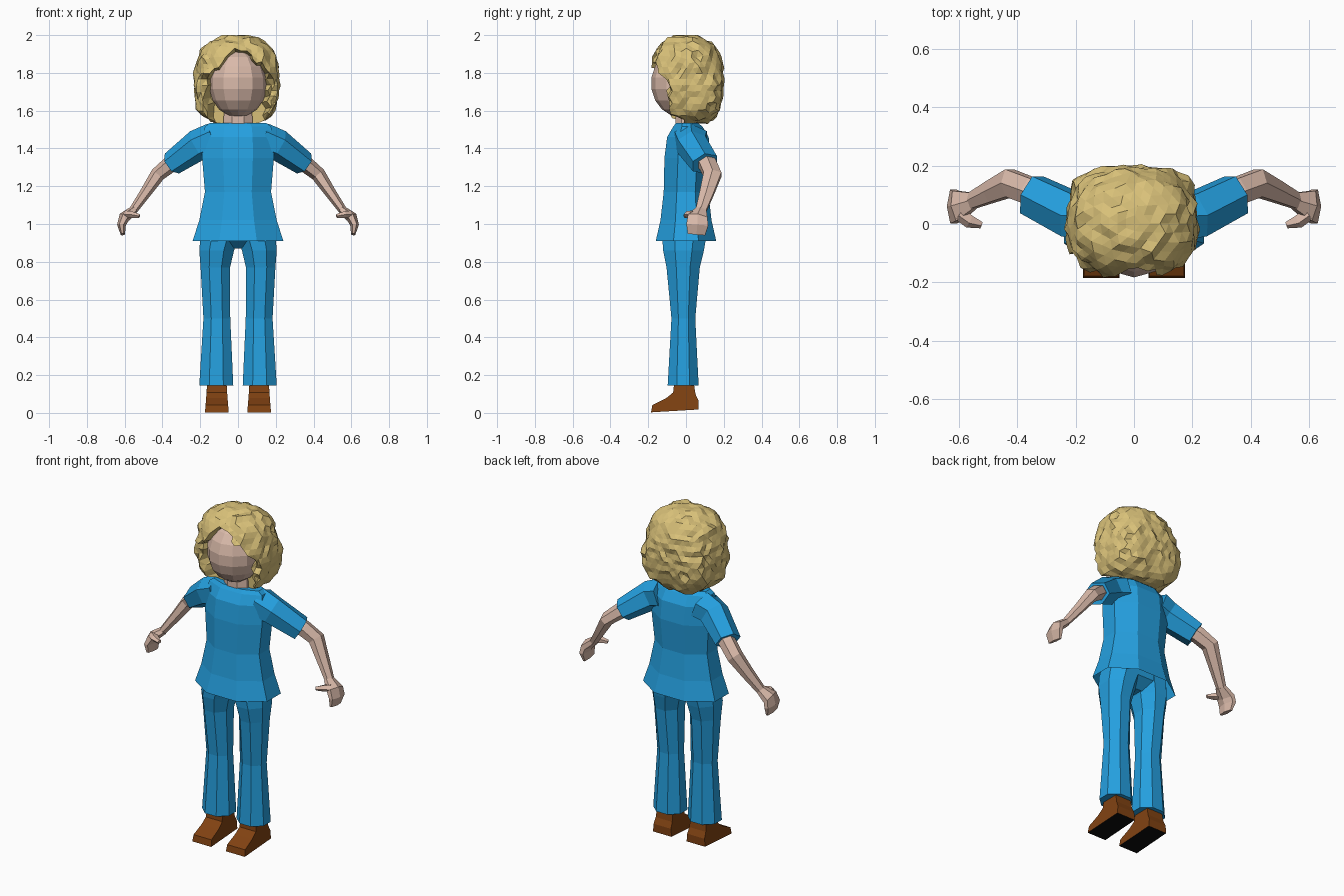
import bpy, bmesh, math, random
from mathutils import Vector, noise

if "Cube" in bpy.data.objects:
    bpy.data.objects.remove(bpy.data.objects["Cube"])

random.seed(4)


def mat(name, r, g, b):
    m = bpy.data.materials.new(name)
    m.diffuse_color = (r, g, b, 1)
    m.use_nodes = True
    m.node_tree.nodes["Principled BSDF"].inputs["Base Color"].default_value = m.diffuse_color
    return m


BLUE = mat("scrubs blue", 0.018, 0.35, 0.74)
SKIN = mat("skin", 0.70, 0.49, 0.40)
BLOND = mat("blond hair", 0.69, 0.53, 0.19)
BROWN = mat("shoe brown", 0.22, 0.055, 0.006)
BLACK = mat("sole black", 0.004, 0.004, 0.004)


def finish(name, bm, *mats, mirror=False):
    bmesh.ops.recalc_face_normals(bm, faces=bm.faces)
    me = bpy.data.meshes.new(name)
    bm.to_mesh(me)
    bm.free()
    for m in mats:
        me.materials.append(m)
    ob = bpy.data.objects.new(name, me)
    bpy.context.collection.objects.link(ob)
    if mirror:
        ob.modifiers.new("mirror", 'MIRROR').use_mirror_merge = False
    return ob


def loft(name, rows, n, m, flat=False, mirror=False, start=True, end=True):
    """Skin n-sided rings; rows are (x, y, z, y-side radius, other radius).
    With flat=True rings are horizontal and radii are (x, y)."""
    bm = bmesh.new()
    pts = [Vector(r[:3]) for r in rows]
    rings = []
    k = 1 / math.cos(math.pi / n)
    for i, r in enumerate(rows):
        if flat:
            u, v = Vector((1, 0, 0)), Vector((0, 1, 0))
        else:
            t = (pts[min(i + 1, len(pts) - 1)] - pts[max(i - 1, 0)]).normalized()
            u = Vector((0, 1, 0))
            u = (u - t * u.dot(t)).normalized()
            v = t.cross(u)
        ring = []
        for j in range(n):
            a = math.tau * (j + 0.5) / n
            ring.append(bm.verts.new(pts[i] + u * (r[3] * k * math.cos(a)) + v * (r[4] * k * math.sin(a))))
        rings.append(ring)
    for p, q in zip(rings, rings[1:]):
        for j in range(n):
            bm.faces.new((p[j], p[(j + 1) % n], q[(j + 1) % n], q[j]))
    if start:
        bm.faces.new(rings[0])
    if end:
        bm.faces.new(rings[-1])
    return finish(name, bm, m, mirror=mirror)


# Shirt body with flared open hem
loft("shirt", [(0, 0, 0.91, 0.24, 0.16), (0, 0, 1.02, 0.205, 0.135),
               (0, 0, 1.17, 0.175, 0.118), (0, 0.008, 1.35, 0.19, 0.122),
               (0, 0.01, 1.46, 0.188, 0.11), (0, 0.01, 1.515, 0.175, 0.078),
               (0, 0.005, 1.535, 0.15, 0.058)], 8, BLUE, flat=True, start=False)

# Sleeves
loft("sleeves", [(0.13, 0.025, 1.45, 0.085, 0.075), (0.21, 0.03, 1.42, 0.075, 0.072),
                 (0.35, 0.10, 1.32, 0.068, 0.056)], 6, BLUE, mirror=True)

# Arms, hands and thumbs
loft("arms", [(0.30, 0.085, 1.355, 0.045, 0.04), (0.36, 0.115, 1.315, 0.045, 0.038),
              (0.425, 0.14, 1.262, 0.047, 0.034), (0.49, 0.11, 1.165, 0.037, 0.026),
              (0.56, 0.077, 1.065, 0.027, 0.019)], 6, SKIN, mirror=True)
loft("hands", [(0.55, 0.08, 1.075, 0.028, 0.02), (0.603, 0.062, 1.035, 0.052, 0.026),
               (0.617, 0.06, 0.995, 0.058, 0.02), (0.61, 0.055, 0.945, 0.046, 0.01)],
     6, SKIN, mirror=True)
loft("thumbs", [(0.595, 0.035, 1.05, 0.02, 0.018), (0.562, 0.01, 1.05, 0.02, 0.015),
                (0.522, -0.003, 1.042, 0.01, 0.009)], 5, SKIN, mirror=True)

# Trousers
loft("trouser_legs", [(0.115, -0.015, 0.145, 0.09, 0.082), (0.112, -0.014, 0.5, 0.071, 0.063),
                      (0.12, -0.015, 0.77, 0.078, 0.088), (0.113, -0.013, 0.86, 0.092, 0.108),
                      (0.1, -0.01, 0.92, 0.1, 0.115), (0.09, 0, 1.03, 0.09, 0.1)],
     8, BLUE, flat=True, mirror=True)
loft("trouser_hips", [(0, -0.01, 0.87, 0.05, 0.05), (0, -0.01, 0.92, 0.18, 0.11),
                      (0, 0, 1.03, 0.17, 0.105)], 8, BLUE, flat=True)

# Shoes: side profile extruded across, narrowed at the ankle and toe
profile = [(-0.185, 0.003), (-0.178, 0.042), (-0.105, 0.078), (-0.068, 0.108), (-0.062, 0.165),
           (0.04, 0.165), (0.05, 0.10), (0.066, 0.065), (0.066, 0.018)]
bm = bmesh.new()
sides = []
for s in (-1, 1):
    ring = []
    for y, z in profile:
        ring.append(bm.verts.new((0.112 + s * (0.063 - 0.08 * min(z, 0.15)), y, z)))
    sides.append(ring)
    bm.faces.new(ring)
for i in range(len(profile)):
    j = (i + 1) % len(profile)
    bm.faces.new((sides[0][i], sides[0][j], sides[1][j], sides[1][i]))
bmesh.ops.recalc_face_normals(bm, faces=bm.faces)
for f in bm.faces:
    f.material_index = 1 if f.normal.z < -0.8 else 0
finish("shoes", bm, BROWN, BLACK, mirror=True)

# Neck and head
loft("neck", [(0, 0, 1.5, 0.08, 0.055), (0, 0, 1.66, 0.07, 0.055)], 8, SKIN, flat=True)
bm = bmesh.new()
bmesh.ops.create_uvsphere(bm, u_segments=12, v_segments=9, radius=1)
for v in bm.verts:
    x, y, z = v.co
    v.co = (x * 0.155, -0.025 + y * 0.16, 1.745 + z * 0.18)
finish("head", bm, SKIN)

# Curly hair: a rough lump, hollowed where the face shows
bm = bmesh.new()
bmesh.ops.create_icosphere(bm, subdivisions=4, radius=1)
for v in bm.verts:
    d = v.co.normalized()
    p = 2.4 if d.z > 0 else 3.3
    r = (abs(d.x / 0.222) ** p + abs(d.y / 0.195) ** p + abs(d.z / 0.235) ** p) ** (-1 / p)
    r *= 1 + 0.06 * noise.noise(d * 4) + random.uniform(-0.035, 0.035)
    x, y, z = d * r + Vector((-0.006, 0.002, 1.767))
    if y < 0:
        if abs(x) < 0.15 and z < 1.915 - 0.8 * abs(x - 0.012):
            y = max(y, -0.01)
        elif z < 1.79:
            y = max(y, -0.09 + random.uniform(-0.015, 0.02))
    v.co = (x, y, min(max(z, 1.525), 2.0))
finish("hair", bm, BLOND)
